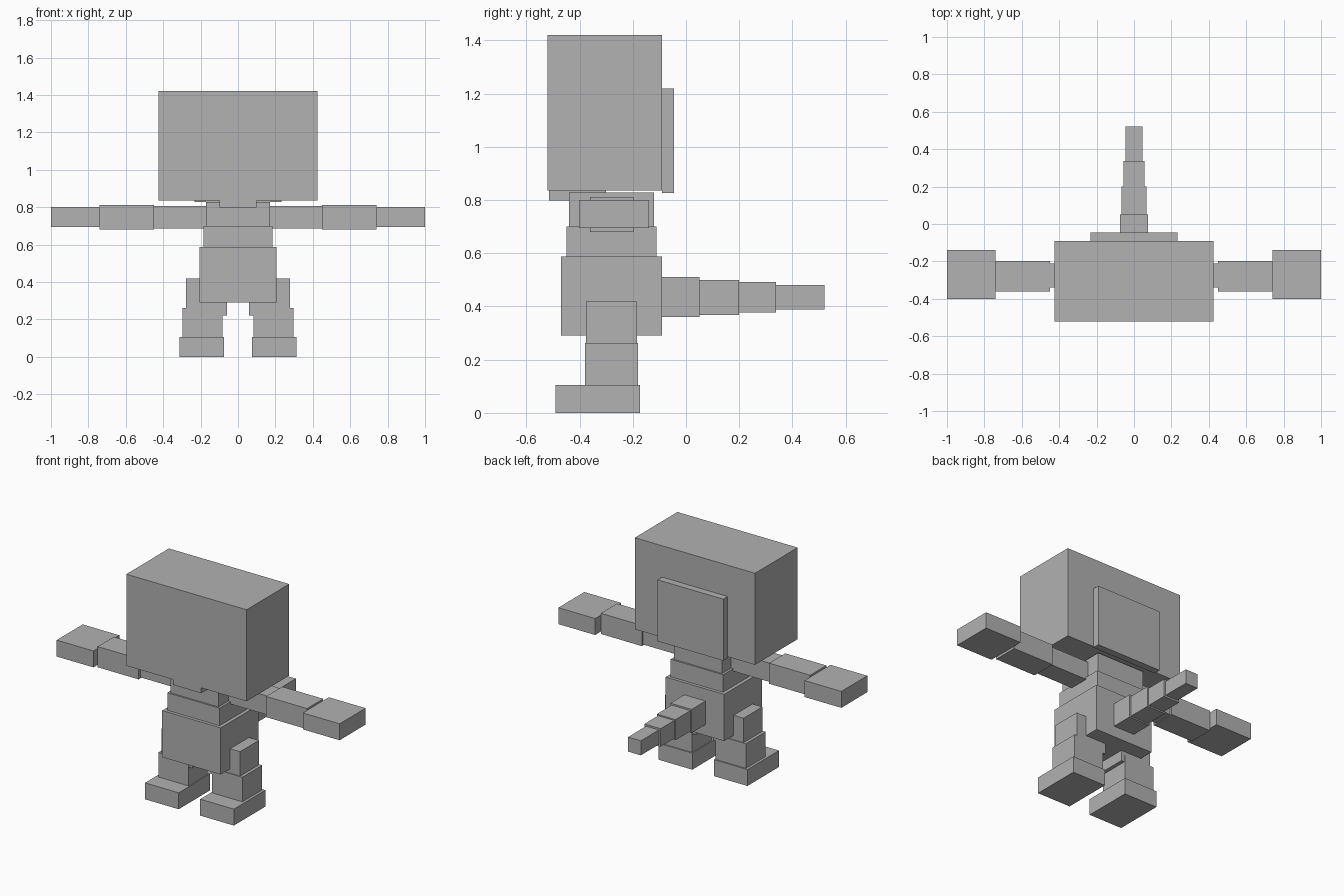
import bpy

if "Cube" in bpy.data.objects:
    bpy.data.objects.remove(bpy.data.objects["Cube"])

# Single flat colour
grey = bpy.data.materials.new("plain_grey")
grey.diffuse_color = (0.445, 0.445, 0.445, 1)
grey.use_nodes = True
grey.node_tree.nodes["Principled BSDF"].inputs["Base Color"].default_value = grey.diffuse_color

CORNERS = [(x, y, z) for x in (0, 1) for y in (0, 1) for z in (0, 1)]
FACES = [(0, 1, 3, 2), (4, 6, 7, 5), (0, 4, 5, 1),
         (2, 3, 7, 6), (0, 2, 6, 4), (1, 5, 7, 3)]


def box(name, x, y, z):
    """Box spanning the given (min, max) ranges."""
    mesh = bpy.data.meshes.new(name)
    mesh.from_pydata([(x[i], y[j], z[k]) for i, j, k in CORNERS], [], FACES)
    mesh.materials.append(grey)
    obj = bpy.data.objects.new(name, mesh)
    bpy.context.collection.objects.link(obj)
    return obj


def centre_box(name, half, y, z):
    return box(name, (-half, half), y, z)


def pair(name, x, y, z):
    """Right and left copies of a limb part."""
    box(name + "_right", x, y, z)
    box(name + "_left", (-x[1], -x[0]), y, z)


# Head, with back panel and jaw
centre_box("head", 0.425, (-0.52, -0.09), (0.835, 1.42))
centre_box("head_back_panel", 0.232, (-0.09, -0.045), (0.827, 1.22))
centre_box("jaw", 0.10, (-0.515, -0.30), (0.798, 0.835))

# Torso
centre_box("chest", 0.17, (-0.44, -0.12), (0.70, 0.828))
centre_box("waist", 0.185, (-0.45, -0.11), (0.588, 0.70))
centre_box("hips", 0.207, (-0.47, -0.09), (0.29, 0.588))

# Arms
pair("upper_arm", (0.16, 0.45), (-0.34, -0.21), (0.685, 0.805))
pair("forearm", (0.45, 0.74), (-0.36, -0.197), (0.68, 0.812))
pair("hand", (0.74, 1.0), (-0.402, -0.14), (0.695, 0.80))

# Legs
pair("thigh", (0.06, 0.277), (-0.375, -0.185), (0.222, 0.418))
pair("shin", (0.083, 0.297), (-0.38, -0.18), (0.105, 0.262))
pair("foot", (0.076, 0.314), (-0.49, -0.172), (0.0, 0.105))

# Tapering tail
tail = [(0.075, -0.09, 0.05, 0.36, 0.51),
        (0.066, 0.05, 0.20, 0.368, 0.50),
        (0.057, 0.20, 0.338, 0.377, 0.492),
        (0.045, 0.338, 0.52, 0.388, 0.481)]
for n, (half, y0, y1, z0, z1) in enumerate(tail, 1):
    centre_box(f"tail_segment_{n}", half, (y0, y1), (z0, z1))
